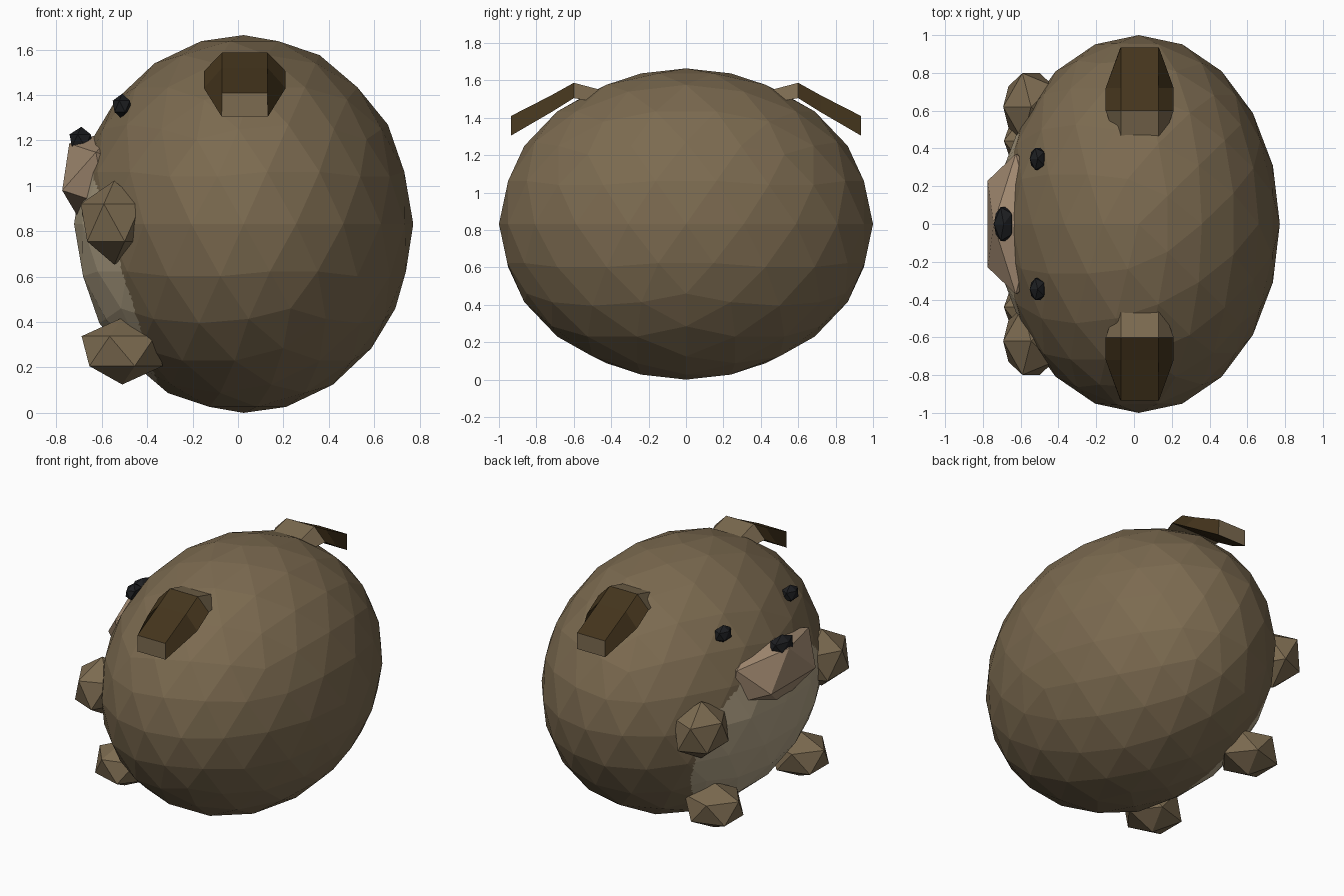
import bpy, bmesh, math

if "Cube" in bpy.data.objects:
    bpy.data.objects.remove(bpy.data.objects["Cube"])


def material(name, rgb):
    m = bpy.data.materials.new(name)
    m.diffuse_color = (*rgb, 1)
    m.use_nodes = True
    m.node_tree.nodes["Principled BSDF"].inputs["Base Color"].default_value = m.diffuse_color
    return m


FUR = material("brown_fur", (0.20, 0.145, 0.08))
DARK = material("dark_ear_brown", (0.058, 0.035, 0.012))
MUZZLE = material("pinkish_tan", (0.37, 0.26, 0.17))
BELLY = material("pale_belly", (0.46, 0.38, 0.25))
BLACK = material("near_black", (0.012, 0.013, 0.015))


def ball(name, center, radii, detail, mat, tilt=0):
    """Flat-shaded, stretched icosphere turned to the face side, optionally tilted up."""
    bpy.ops.mesh.primitive_ico_sphere_add(subdivisions=detail, radius=1, location=center,
                                          rotation=(0, -math.radians(tilt), math.pi))
    ob = bpy.context.object
    ob.name = name
    ob.scale = radii
    ob.data.materials.append(mat)
    return ob


def paint_belly(ob):
    """Cut the face-side facets finely and colour an oval patch."""
    bpy.context.view_layer.update()
    bm = bmesh.new()
    bm.from_mesh(ob.data)
    near = [f for f in bm.faces if f.calc_center_median().x > 0.2]
    edges = list({e for f in near for e in f.edges})
    bmesh.ops.subdivide_edges(bm, edges=edges, cuts=11, use_grid_fill=True)
    for f in bm.faces:
        p = ob.matrix_world @ f.calc_center_median()
        inside = (p.y / 0.64) ** 2 + ((p.z - 0.63) / 0.50) ** 2 < 1
        f.material_index = int(inside and p.x < 0)
    bm.to_mesh(ob.data)
    bm.free()
    ob.data.materials.append(BELLY)


def ear(name, side):
    """Folded ear: trapezoid sections lofted outwards and down."""
    cx, flat = 0.03, 0.1
    # y, top z, bottom z, bottom half width
    stations = [(0.46, 1.55, 1.48, 0.13), (0.60, 1.587, 1.505, 0.18),
                (0.72, 1.52, 1.43, 0.18), (0.935, 1.41, 1.305, 0.102)]
    bm = bmesh.new()
    rings = []
    for y, zt, zb, w in stations:
        pts = [(-flat, zt), (flat, zt), (w, zb), (-w, zb)]
        rings.append([bm.verts.new((cx + x, side * y, z)) for x, z in pts])
    for k in range(3):
        a, b = rings[k], rings[k + 1]
        for i in range(4):
            j = (i + 1) % 4
            f = bm.faces.new((a[i], a[j], b[j], b[i]))
            f.material_index = 1 if k else 0
    bm.faces.new(rings[0])
    bm.faces.new(rings[-1])
    bmesh.ops.recalc_face_normals(bm, faces=bm.faces[:])
    me = bpy.data.meshes.new(name)
    bm.to_mesh(me)
    bm.free()
    me.materials.append(FUR)
    me.materials.append(DARK)
    bpy.context.collection.objects.link(bpy.data.objects.new(name, me))


# Body with pale belly
paint_belly(ball("body", (0.025, 0, 0.832), (0.747, 1.0, 0.832), 3, FUR))

# Muzzle and nose
ball("muzzle", (-0.605, 0, 1.033), (0.2, 0.437, 0.23), 1, MUZZLE, tilt=18)
ball("nose", (-0.69, 0, 1.2), (0.058, 0.105, 0.06), 1, BLACK)

# Mirrored parts
for side, tag in ((1, "left"), (-1, "right")):
    ball("eye_" + tag, (-0.51, side * 0.345, 1.35), (0.047, 0.068, 0.056), 1, BLACK)
    ball("front_paw_" + tag, (-0.545, side * 0.62, 0.838), (0.165, 0.21, 0.185), 1, FUR)
    ball("foot_" + tag, (-0.51, side * 0.44, 0.272), (0.2, 0.185, 0.147), 1, FUR)
    ear("ear_" + tag, side)
